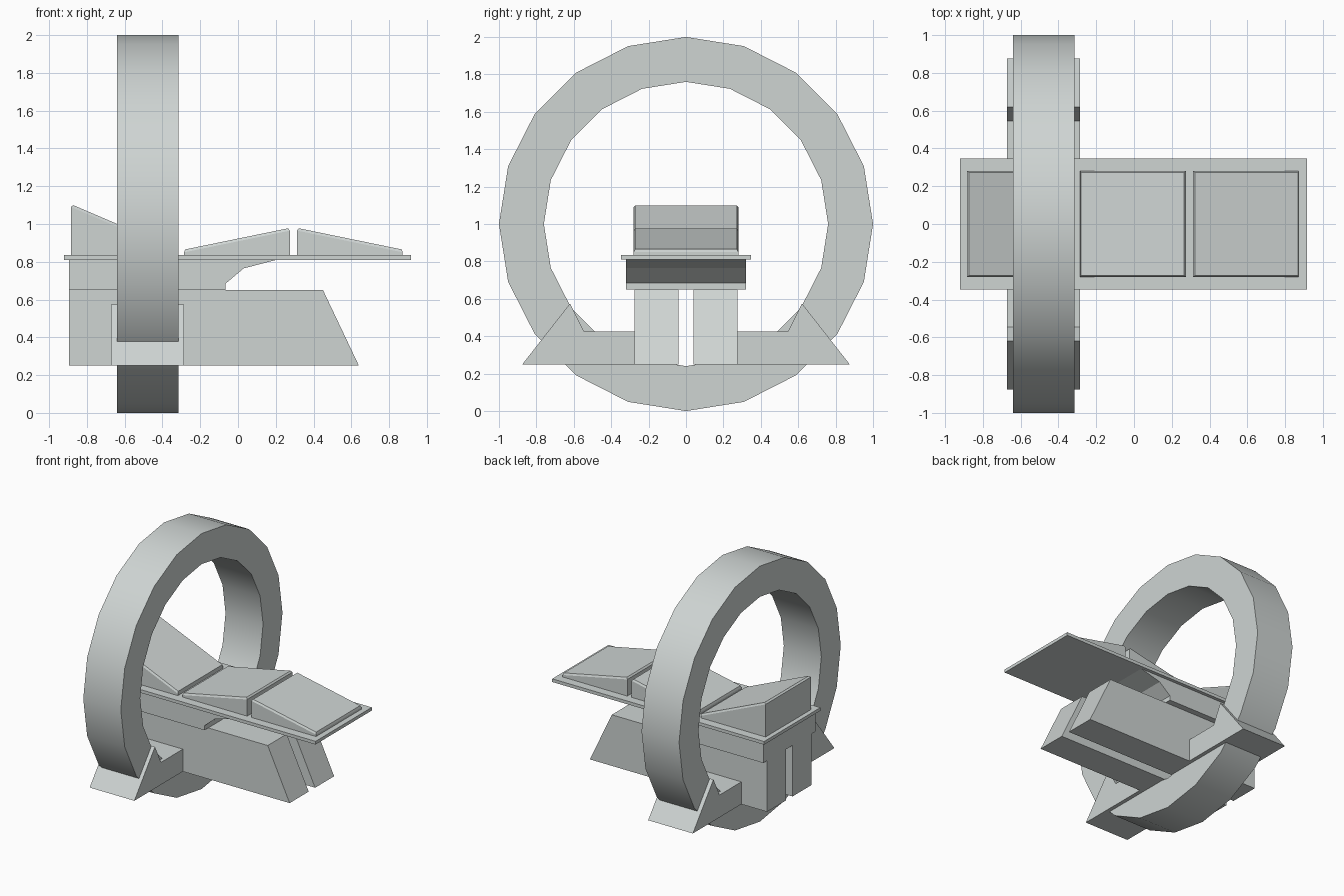
import bpy, bmesh, math
from mathutils import Vector

cube = bpy.data.objects.get("Cube")
if cube:
    bpy.data.objects.remove(cube, do_unlink=True)

grey = bpy.data.materials.new("pale_grey")
grey.use_nodes = True
COLOUR = (0.62, 0.66, 0.65, 1)
grey.diffuse_color = COLOUR
grey.node_tree.nodes["Principled BSDF"].inputs["Base Color"].default_value = COLOUR


def finish(name, bm):
    bmesh.ops.recalc_face_normals(bm, faces=bm.faces)
    mesh = bpy.data.meshes.new(name)
    bm.to_mesh(mesh)
    bm.free()
    mesh.materials.append(grey)
    obj = bpy.data.objects.new(name, mesh)
    bpy.context.collection.objects.link(obj)
    return obj


def extrude(name, profile, axis, low, high):
    """Extrude an (x, z) profile along y, or a (y, z) profile along x."""
    bm = bmesh.new()
    place = (lambda a, b: (a, low, b)) if axis == "y" else (lambda a, b: (low, a, b))
    face = bm.faces.new([bm.verts.new(place(a, b)) for a, b in profile])
    move = Vector((0, high - low, 0) if axis == "y" else (high - low, 0, 0))
    new = bmesh.ops.extrude_face_region(bm, geom=[face])["geom"]
    bmesh.ops.translate(bm, vec=move, verts=[v for v in new if isinstance(v, bmesh.types.BMVert)])
    return finish(name, bm)


def cushion(name, x0, x1, z0, z1):
    """Wedge with a thin chamfered pad on its sloping top."""
    obj = extrude(name, [(x0, 0.83), (x1, 0.83), (x1, z1), (x0, z0)], "y", -0.28, 0.28)
    bm = bmesh.new()
    bm.from_mesh(obj.data)
    top = max(bm.faces, key=lambda f: f.normal.z)
    bmesh.ops.inset_region(bm, faces=[top], thickness=0.011, depth=0.014)
    bm.to_mesh(obj.data)
    bm.free()


# Upright ring: a square-section band of twenty sides
SIDES = 20
bm = bmesh.new()
loops = []
for i in range(SIDES):
    a = 2 * math.pi * i / SIDES
    loops.append([bm.verts.new((x, r * math.sin(a), 1 + r * math.cos(a)))
                  for r, x in ((1, -0.64), (1, -0.315), (0.76, -0.315), (0.76, -0.64))])
for i, here in enumerate(loops):
    there = loops[(i + 1) % SIDES]
    for j in range(4):
        k = (j + 1) % 4
        bm.faces.new((here[j], here[k], there[k], there[j]))
ring = finish("ring", bm)
bpy.context.view_layer.objects.active = ring
ring.select_set(True)
bpy.ops.object.shade_smooth_by_angle(angle=math.radians(30))

# Twin pedestal blocks and the ring's feet, one on each side
for side, label in ((-1, "front"), (1, "back")):
    extrude(label + "_pedestal", [(-0.895, 0.25), (0.64, 0.25), (0.45, 0.65), (-0.895, 0.65)],
            "y", side * 0.04, side * 0.275)
    foot = [(0.27, 0.25), (0.875, 0.25), (0.62, 0.575), (0.545, 0.425), (0.27, 0.425)]
    extrude(label + "_foot", [(side * y, z) for y, z in foot], "x", -0.672, -0.285)

# Bracket under the table, with its angled leading end
extrude("table_support", [(-0.895, 0.65), (-0.065, 0.65), (-0.065, 0.685), (0.03, 0.765),
                          (0.21, 0.812), (-0.895, 0.812)], "y", -0.322, 0.322)

# Table top
extrude("table_top", [(-0.92, 0.81), (0.915, 0.81), (0.915, 0.835), (-0.92, 0.835)],
        "y", -0.348, 0.348)

# Three sloping cushions
cushion("head_cushion", -0.885, -0.325, 1.09, 0.85)
cushion("middle_cushion", -0.285, 0.275, 0.85, 0.965)
cushion("leg_cushion", 0.312, 0.872, 0.965, 0.85)
